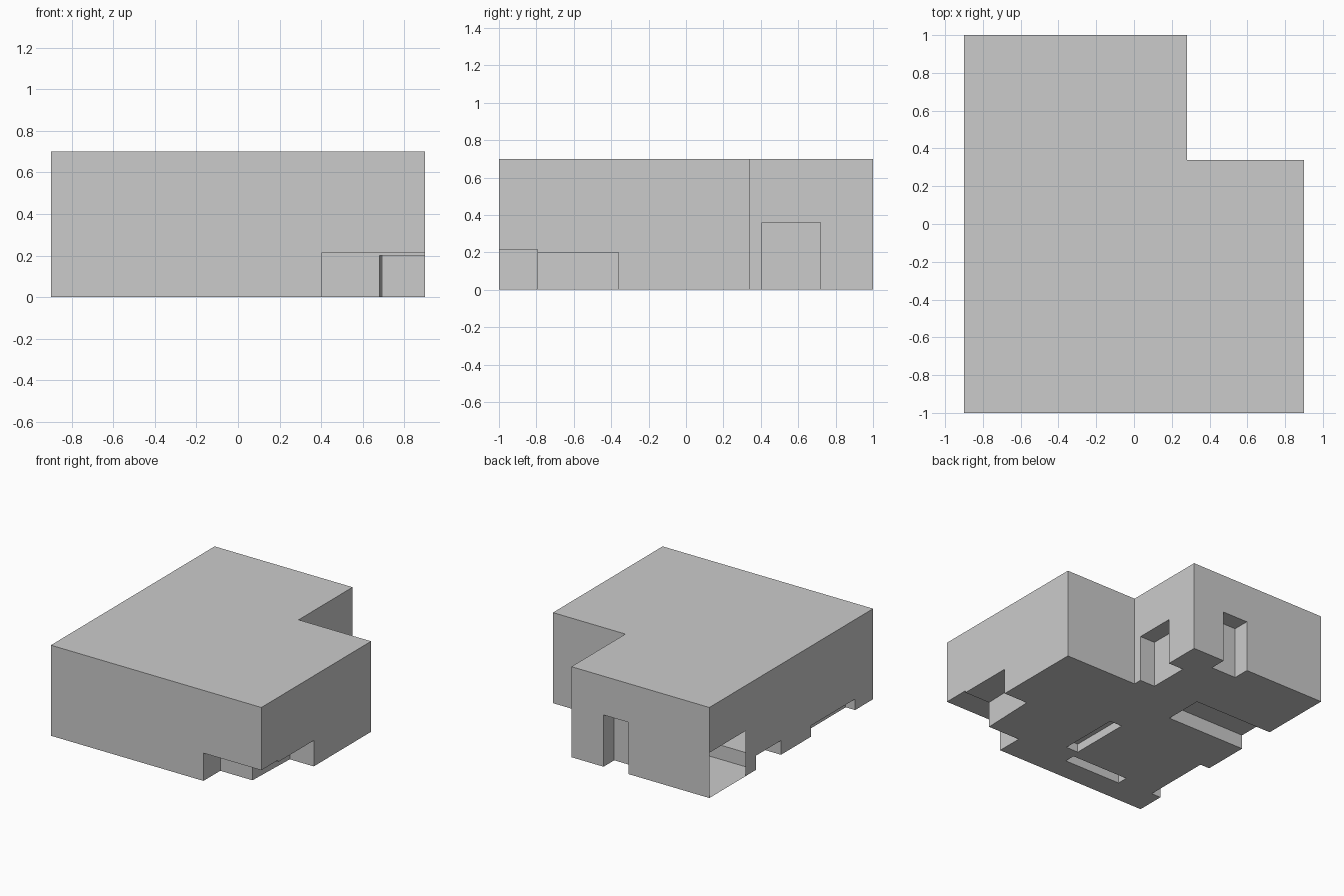
import bpy, bmesh

if "Cube" in bpy.data.objects:
    bpy.data.objects.remove(bpy.data.objects["Cube"])


def prism(name, profile, z0, z1):
    """Extrude a flat outline from z0 up to z1."""
    bm = bmesh.new()
    base = bm.faces.new([bm.verts.new((x, y, z0)) for x, y in profile])
    ext = bmesh.ops.extrude_face_region(bm, geom=[base])
    top = [v for v in ext["geom"] if isinstance(v, bmesh.types.BMVert)]
    bmesh.ops.translate(bm, verts=top, vec=(0, 0, z1 - z0))
    bmesh.ops.recalc_face_normals(bm, faces=bm.faces)
    mesh = bpy.data.meshes.new(name)
    bm.to_mesh(mesh)
    bm.free()
    obj = bpy.data.objects.new(name, mesh)
    bpy.context.collection.objects.link(obj)
    return obj


def rect(x0, x1, y0, y1):
    return [(x0, y0), (x1, y0), (x1, y1), (x0, y1)]


# L-shaped main block
body = prism("main_block", [(-.9, -1), (.9, -1), (.9, .34), (.28, .34), (.28, 1), (-.9, 1)], 0, .7)

# Recesses cut up from the underside: outline and height
recesses = {
    "front_corner_recess": (rect(.405, 1.1, -1.2, -.795), .215),
    "right_recess": ([(.6764, -.9), (1.1, -.9), (1.1, -.36), (.695, -.36)], .2),
    "inner_corner_doorway": (rect(.15, .35, .405, .72), .36),
    "back_doorway": (rect(-.21, .005, .87, 1.2), .4),
    "left_recess": (rect(-1.1, -.225, .125, .43), .11),
    "left_shallow_recess": (rect(-1.1, -.82, -.78, -.24), .085),
    "floor_slot_long": (rect(-.035, .07, -.665, -.18), .065),
    "floor_slot_cross": (rect(-.54, -.05, -.815, -.73), .065),
}
cutters = []
for name, (outline, height) in recesses.items():
    cutter = prism(name, outline, -.2, height)
    cutter.hide_render = True
    mod = body.modifiers.new(name, 'BOOLEAN')
    mod.operation = 'DIFFERENCE'
    mod.solver = 'EXACT'
    mod.object = cutter
    cutters.append(cutter)

# Apply the cuts and remove the helpers
deps = bpy.context.evaluated_depsgraph_get()
cut_mesh = bpy.data.meshes.new_from_object(body.evaluated_get(deps))
body.modifiers.clear()
body.data = cut_mesh
for cutter in cutters:
    bpy.data.objects.remove(cutter)

# Open panel in the left wall beside the back corner
bm = bmesh.new()
bm.from_mesh(body.data)


def wall_faces(y_min=-2, z_max=2):
    return [f for f in bm.faces if f.normal.x < -.9
            and all(v.co.x < -.899 and v.co.y > y_min and v.co.z < z_max for v in f.verts)]


def split(faces, co, no):
    geom = set(faces) | {e for f in faces for e in f.edges} | {v for f in faces for v in f.verts}
    bmesh.ops.bisect_plane(bm, geom=list(geom), plane_co=co, plane_no=no)


split(wall_faces(), (0, .56, 0), (0, 1, 0))
split(wall_faces(y_min=.559), (0, 0, .35), (0, 0, 1))
bmesh.ops.delete(bm, geom=wall_faces(.559, .351), context='FACES_ONLY')
bm.to_mesh(body.data)
bm.free()
